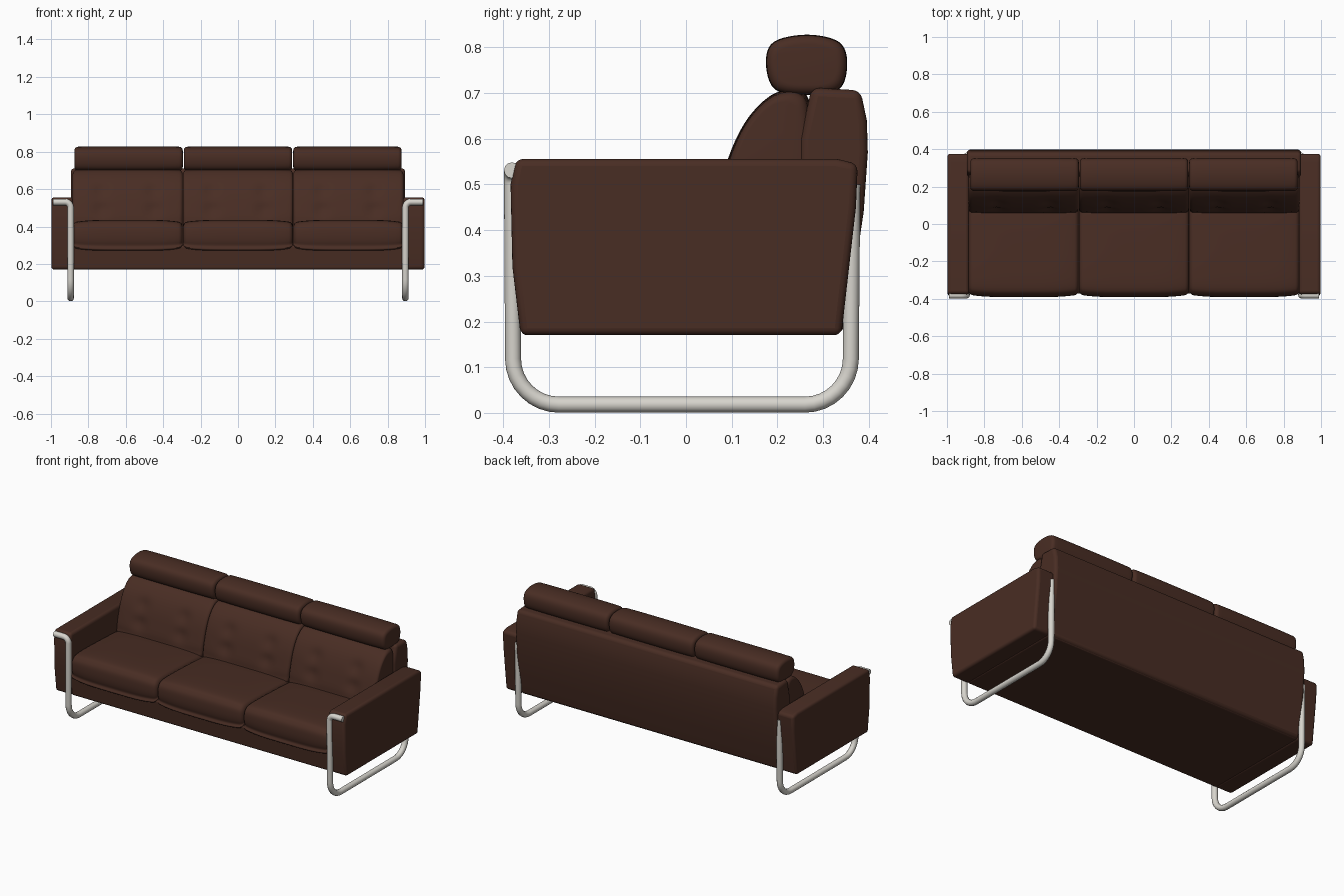
import bpy, bmesh, math
from mathutils import Vector

if "Cube" in bpy.data.objects:
    bpy.data.objects.remove(bpy.data.objects["Cube"])


def material(name, rgb):
    m = bpy.data.materials.new(name)
    m.diffuse_color = (*rgb, 1)
    m.use_nodes = True
    m.node_tree.nodes["Principled BSDF"].inputs["Base Color"].default_value = m.diffuse_color
    return m


LEATHER = material("brown leather", (0.066, 0.026, 0.017))
STEEL = material("pale steel", (0.68, 0.66, 0.61))


def finish(name, bm, mat, bevel=0, angle=40):
    bmesh.ops.recalc_face_normals(bm, faces=bm.faces)
    me = bpy.data.meshes.new(name)
    bm.to_mesh(me)
    bm.free()
    me.materials.append(mat)
    ob = bpy.data.objects.new(name, me)
    bpy.context.collection.objects.link(ob)
    if bevel:
        mod = ob.modifiers.new("soft edges", "BEVEL")
        mod.width, mod.segments = bevel, 4
        mod.limit_method, mod.angle_limit = "ANGLE", math.radians(35)
    bpy.ops.object.select_all(action="DESELECT")
    bpy.context.view_layer.objects.active = ob
    ob.select_set(True)
    bpy.ops.object.shade_smooth_by_angle(angle=math.radians(angle))
    return ob


def rings_to_bmesh(rings):
    bm = bmesh.new()
    vs = [[bm.verts.new(p) for p in r] for r in rings]
    n = len(rings[0])
    for a, b in zip(vs, vs[1:]):
        for i in range(n):
            bm.faces.new((a[i], a[(i + 1) % n], b[(i + 1) % n], b[i]))
    bm.faces.new(vs[0])
    bm.faces.new(vs[-1])
    return bm


def slab(name, profile, x0, x1, bevel):
    rings = [[(x, y, z) for y, z in profile] for x in (x0, x1)]
    return finish(name, rings_to_bmesh(rings), LEATHER, bevel)


def smooth_profile(pts, steps=6):
    # closed Catmull-Rom curve through the profile points
    out, n = [], len(pts)
    for i in range(n):
        p0, p1, p2, p3 = (Vector(pts[(i + k) % n]) for k in (-1, 0, 1, 2))
        for s in range(steps):
            t = s / steps
            out.append(0.5 * (2 * p1 + (p2 - p0) * t + (2 * p0 - 5 * p1 + 4 * p2 - p3) * t ** 2
                              + (3 * p1 - p0 - 3 * p2 + p3) * t ** 3))
    return out


def cushion(name, profile, xc, half, r, puff, tufts=()):
    # loft along x with rounded ends, a slight pillow bulge and optional tuft dents
    pts = smooth_profile(profile)
    ys, zs = [p.x for p in pts], [p.y for p in pts]
    cy, cz = (min(ys) + max(ys)) / 2, (min(zs) + max(zs)) / 2
    hy, hz = (max(ys) - min(ys)) / 2, (max(zs) - min(zs)) / 2
    ends = [r * (1 - math.cos(math.pi / 2 * k / 6)) for k in range(7)]
    inner = [r + (2 * half - 2 * r) * k / 26 for k in range(1, 26)]
    rings = []
    for d in ends + inner + [2 * half - e for e in reversed(ends)]:
        e = min(d, 2 * half - d)
        inset = r - math.sqrt(max(0, r * r - (r - e) ** 2)) if e < r else 0
        inset += puff * abs(d / half - 1) ** 4
        ring = []
        for p in pts:
            y = cy + (p.x - cy) * (1 - inset / hy)
            z = cz + (p.y - cz) * (1 - inset / hz)
            if p.x < cy:
                for tx, tz in tufts:
                    y += 0.014 * math.exp(-((d - half - tx) ** 2 + (z - tz) ** 2) / 0.0016)
            ring.append((xc - half + d, y, z))
        rings.append(ring)
    return finish(name, rings_to_bmesh(rings), LEATHER, 0, 60)


def tube(name, corners, radius):
    # steel tube through corners given as (point, fillet radius)
    path = []
    for i, (p, f) in enumerate(corners):
        p = Vector(p)
        if f == 0:
            path.append(p)
            continue
        a = p + (Vector(corners[i - 1][0]) - p).normalized() * f
        b = p + (Vector(corners[i + 1][0]) - p).normalized() * f
        for k in range(9):
            ang = math.pi / 2 * k / 8
            path.append(a + (p - a) * math.sin(ang) + (b - p) * (1 - math.cos(ang)))
    cu = bpy.data.curves.new(name, "CURVE")
    cu.dimensions = "3D"
    cu.bevel_depth, cu.bevel_resolution, cu.use_fill_caps = radius, 4, True
    sp = cu.splines.new("POLY")
    sp.points.add(len(path) - 1)
    for q, p in zip(sp.points, path):
        q.co = (*p, 1)
    ob = bpy.data.objects.new(name, cu)
    bpy.context.collection.objects.link(ob)
    cu.materials.append(STEEL)
    bpy.ops.object.select_all(action="DESELECT")
    bpy.context.view_layer.objects.active = ob
    ob.select_set(True)
    bpy.ops.object.convert(target="MESH")
    bpy.ops.object.shade_smooth_by_angle(angle=math.radians(50))


# base and back shell
slab("seat_base", [(-0.36, 0.17), (-0.372, 0.30), (0.30, 0.30), (0.335, 0.17)], -0.89, 0.89, 0.012)
slab("back_shell", [(0.25, 0.172), (0.342, 0.172), (0.368, 0.3), (0.389, 0.44), (0.398, 0.57),
                    (0.396, 0.64), (0.382, 0.706), (0.275, 0.712), (0.25, 0.6)], -0.893, 0.893, 0.018)

# three seats, back cushions and headrests
SEAT = [(-0.345, 0.268), (-0.382, 0.30), (-0.391, 0.36), (-0.378, 0.412), (-0.32, 0.435),
        (-0.1, 0.43), (0.1, 0.415), (0.17, 0.38), (0.17, 0.30), (0.1, 0.268)]
BACK = [(0.075, 0.38), (0.06, 0.43), (0.078, 0.51), (0.105, 0.59), (0.143, 0.655),
        (0.195, 0.7), (0.25, 0.705), (0.275, 0.66), (0.28, 0.5), (0.26, 0.38)]
HEAD = [(0.195, 0.708), (0.175, 0.765), (0.192, 0.812), (0.265, 0.828),
        (0.335, 0.812), (0.353, 0.765), (0.335, 0.708), (0.265, 0.696)]
for side, x in (("left", -0.59), ("middle", 0), ("right", 0.59)):
    cushion("seat_cushion_" + side, SEAT, x, 0.294, 0.022, 0.014)
    cushion("back_cushion_" + side, BACK, x, 0.294, 0.02, 0.008,
            [(-0.14, 0.59), (0.14, 0.59), (-0.14, 0.49), (0.14, 0.49)])
    cushion("headrest_" + side, HEAD, x * 0.992, 0.29, 0.02, 0.002)

# arms and tubular side frames, mirrored left and right
ARM = [(-0.362, 0.17), (-0.380, 0.32), (-0.384, 0.5), (-0.372, 0.556),
       (0.33, 0.556), (0.376, 0.545), (0.372, 0.45), (0.34, 0.17)]
for side, s in (("left", -1), ("right", 1)):
    slab("arm_" + side, ARM, s * 0.882, s * 0.998, 0.016)
    tube("side_frame_" + side, [
        ((s * 0.988, -0.381, 0.531), 0),
        ((s * 0.895, -0.381, 0.531), 0.03),
        ((s * 0.895, -0.378, 0.018), 0.1),
        ((s * 0.895, 0.36, 0.018), 0.1),
        ((s * 0.895, 0.364, 0.5), 0)], 0.0175)
